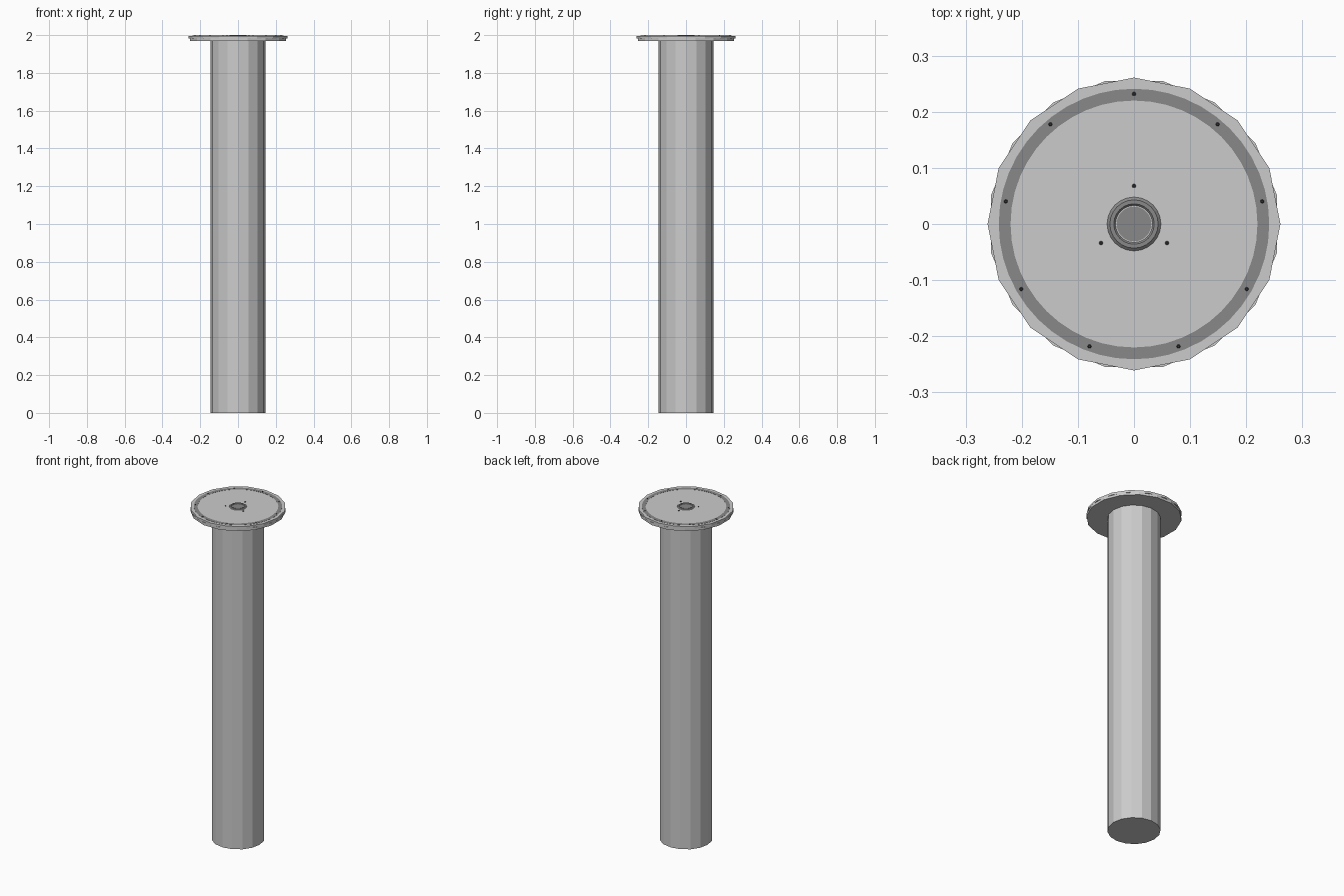
import bpy, bmesh
from math import sin, cos, pi

if "Cube" in bpy.data.objects:
    bpy.data.objects.remove(bpy.data.objects["Cube"])


def grey(name, v):
    m = bpy.data.materials.new(name)
    m.diffuse_color = (v, v, v, 1)
    m.use_nodes = True
    m.node_tree.nodes["Principled BSDF"].inputs["Base Color"].default_value = m.diffuse_color
    return m


dark = grey("dark_grey", 0.25)
black = grey("near_black", 0.04)


def finish(name, bm, mat=None):
    bmesh.ops.recalc_face_normals(bm, faces=bm.faces)
    me = bpy.data.meshes.new(name)
    bm.to_mesh(me)
    bm.free()
    ob = bpy.data.objects.new(name, me)
    bpy.context.collection.objects.link(ob)
    if mat:
        me.materials.append(mat)
    return ob


def lathe(name, profile, sides, mat=None, closed=False):
    """Revolve (radius, z, turn) points; open profiles get capped ends."""
    bm = bmesh.new()
    rings = [[bm.verts.new((r * cos(2 * pi * (i + t) / sides),
                            r * sin(2 * pi * (i + t) / sides), z))
              for i in range(sides)] for r, z, t in profile]
    pairs = list(zip(rings, rings[1:]))
    if closed:
        pairs.append((rings[-1], rings[0]))
    for a, b in pairs:
        for i in range(sides):
            j = (i + 1) % sides
            bm.faces.new((a[i], a[j], b[j], b[i]))
    if not closed:
        bm.faces.new(rings[0])
        bm.faces.new(rings[-1])
    return finish(name, bm, mat)


# Faceted column
lathe("column", [(0.145, 0, 0), (0.145, 1.975, 0)], 16)

# Round top: two thin faceted plates, the lower one turned by half a facet
lathe("lower_plate", [(0.26, 1.968, 0.5), (0.26, 1.984, 0.5)], 16)
lathe("upper_plate", [(0.261, 1.982, 0), (0.261, 1.996, 0)], 16)

# Dark band near the rim
lathe("rim_band", [(0.22, 1.994, 0), (0.241, 1.994, 0),
                   (0.241, 1.997, 0), (0.22, 1.997, 0)], 48, dark, True)

# Central socket: sloped collar around a recessed disc
lathe("socket_collar", [(0.048, 1.992, 0), (0.048, 1.996, 0), (0.043, 2.0, 0),
                        (0.036, 2.0, 0), (0.033, 1.997, 0), (0.033, 1.992, 0)],
      24, dark, True)
lathe("socket_disc", [(0.031, 1.992, 0), (0.031, 1.998, 0)], 24, dark)


# Small screw heads around the rim and the socket
def studs(name, count, radius):
    for k in range(count):
        a = pi / 2 + 2 * pi * k / count
        ob = lathe(f"{name}_{k + 1}", [(0.0035, -0.003, 0), (0.0035, 0.0015, 0),
                                       (0.002, 0.0025, 0)], 8, black)
        ob.location = (radius * cos(a), radius * sin(a), 1.997)


studs("rim_screw", 9, 0.232)
studs("socket_screw", 3, 0.068)
